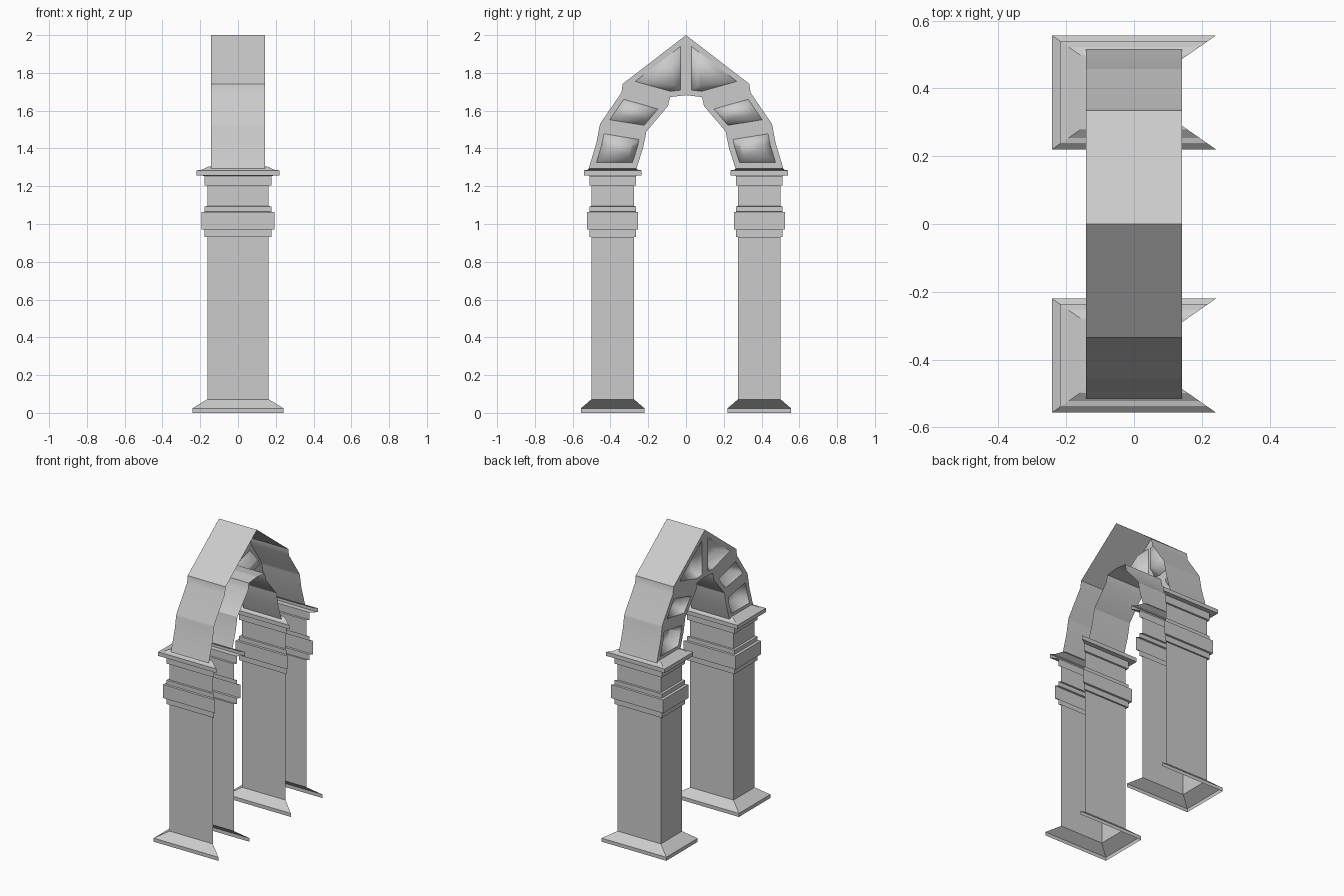
import bpy, bmesh, math

cube = bpy.data.objects.get("Cube")
if cube:
    bpy.data.objects.remove(cube, do_unlink=True)

stone = bpy.data.materials.new("grey_stone")
stone.use_nodes = True
colour = (0.6, 0.6, 0.6, 1)
stone.diffuse_color = colour
stone.node_tree.nodes["Principled BSDF"].inputs["Base Color"].default_value = colour


def finish(name, bm):
    """Turn the half model into an object mirrored across the opening."""
    mesh = bpy.data.meshes.new(name)
    bm.to_mesh(mesh)
    bm.free()
    mesh.materials.append(stone)
    obj = bpy.data.objects.new(name, mesh)
    bpy.context.collection.objects.link(obj)
    mirror = obj.modifiers.new("mirror", "MIRROR")
    mirror.use_axis = (False, True, False)
    return obj


# Pillar: moulded profile (half depth, height) on three sides, open at +x
def build_pillars(name, profile, centre=0.388, ratio=1.44):
    bm = bmesh.new()
    rows = []
    for h, z in profile:
        x = h * ratio
        corners = [(x, centre + h), (-x, centre + h), (-x, centre - h), (x, centre - h)]
        rows.append([bm.verts.new((cx, cy, z)) for cx, cy in corners])
    for low, high in zip(rows, rows[1:]):
        for k in range(3):
            bm.faces.new((low[k], low[k + 1], high[k + 1], high[k]))
    return finish(name, bm)


SHAFT, TRIM, BAND, CAP, BASE = 0.113, 0.123, 0.135, 0.152, 0.168
build_pillars("pillars", [
    (BASE, 0), (BASE, 0.024), (SHAFT, 0.072),
    (SHAFT, 0.932), (TRIM, 0.932), (TRIM, 0.97),
    (BAND, 0.972), (BAND, 1.063), (TRIM, 1.065), (TRIM, 1.093),
    (SHAFT, 1.095), (SHAFT, 1.203), (TRIM, 1.205), (TRIM, 1.255),
    (CAP, 1.257), (CAP, 1.284), (0.134, 1.287), (0.11, 1.303), (0.097, 1.304),
])


# Arch: outer and inner curves, panelled face at -x, open at +x
def build_arch(name, outer, inner, cells, half=0.142):
    bm = bmesh.new()

    def rail(points, x):
        return [bm.verts.new((x, y, z)) for y, z in points]

    out_face, out_open = rail(outer, -half), rail(outer, half)
    in_face, in_open = rail(inner, -half), rail(inner, half)
    strips = set()
    for a in range(len(outer) - 1):
        b = a + 1
        strips.add(bm.faces.new((out_face[b], out_face[a], out_open[a], out_open[b])))
        strips.add(bm.faces.new((in_face[a], in_face[b], in_open[b], in_open[a])))
    panels = []
    for a, b, panelled in cells:
        face = bm.faces.new(out_face[a:b + 1] + in_face[a:b + 1][::-1])
        if panelled:
            panels.append(face)
    bm.normal_update()

    # Sunken panels with softly rounded hollows
    bmesh.ops.inset_individual(bm, faces=panels, thickness=0.03, use_even_offset=True)
    bm.normal_update()
    walls = bmesh.ops.inset_individual(bm, faces=panels, thickness=0.03,
                                       depth=-0.065, use_even_offset=True)["faces"]
    hollow = set(panels) | set(walls)
    bm.normal_update()

    # Smooth along the curves and in the hollows, sharp elsewhere
    for face in bm.faces:
        face.smooth = True
    for edge in bm.edges:
        linked = set(edge.link_faces)
        soft = linked <= strips and edge.calc_face_angle(math.pi) < math.radians(30)
        edge.smooth = len(linked) == 2 and (soft or linked <= hollow)
    return finish(name, bm)


build_arch(
    "arch",
    outer=[(0, 2), (0.335, 1.742), (0.342, 1.695), (0.455, 1.53),
           (0.459, 1.512), (0.474, 1.43), (0.515, 1.295)],
    inner=[(0, 1.682), (0.085, 1.672), (0.095, 1.625), (0.21, 1.49),
           (0.213, 1.472), (0.228, 1.4), (0.262, 1.295)],
    cells=[(0, 1, True), (1, 2, False), (2, 3, True), (3, 4, False), (4, 6, True)],
)
